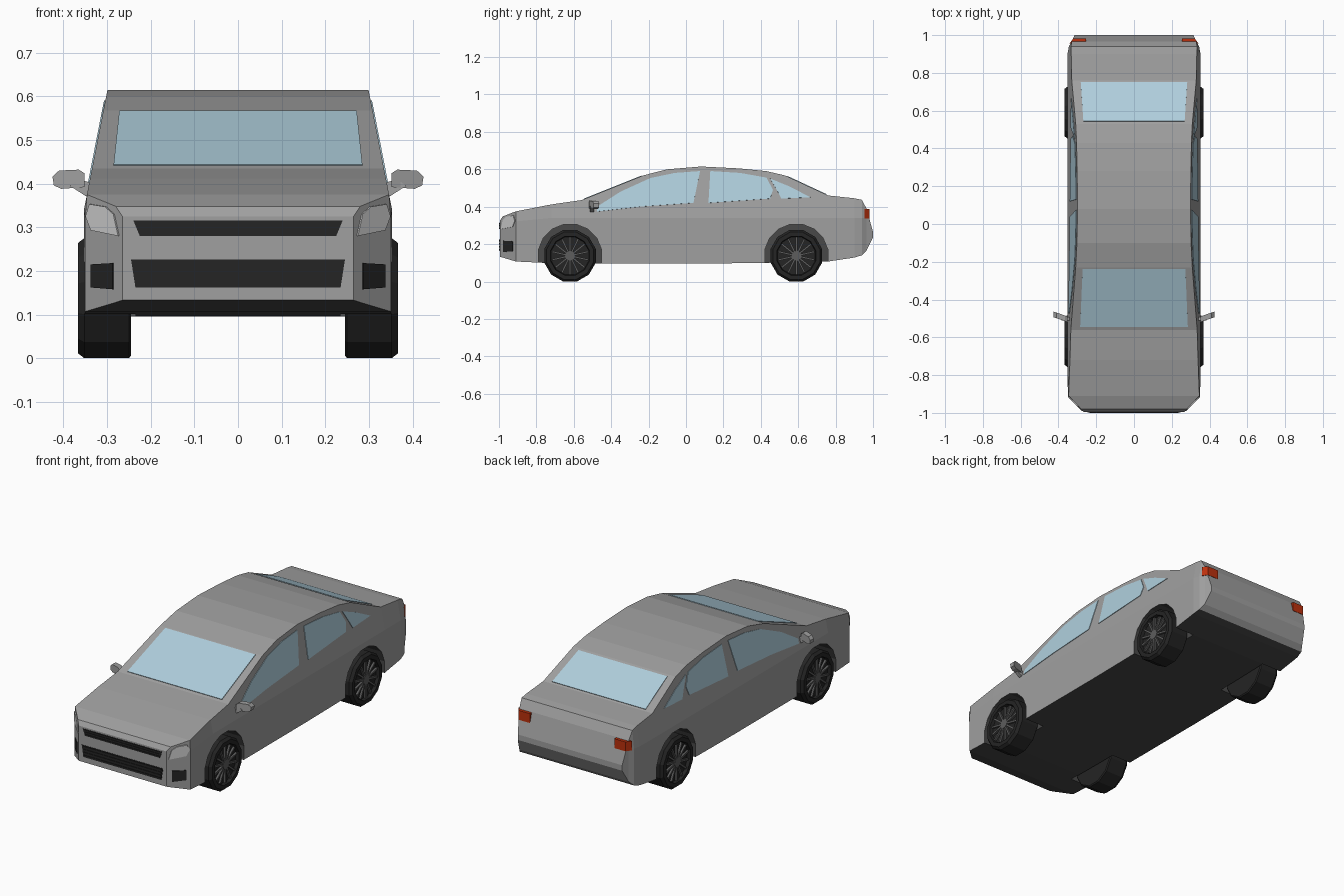
import bpy, bmesh, math
from mathutils import Vector, Matrix

if "Cube" in bpy.data.objects:
    bpy.data.objects.remove(bpy.data.objects["Cube"])


def mat(name, r, g, b):
    m = bpy.data.materials.new(name)
    m.diffuse_color = (r, g, b, 1)
    m.use_nodes = True
    m.node_tree.nodes["Principled BSDF"].inputs["Base Color"].default_value = m.diffuse_color
    return m


GREY = mat("body_grey", .35, .35, .35)
DARK = mat("dark_grey", .065, .065, .065)
BLACK = mat("tyre_black", .018, .018, .018)
SPOKE = mat("spoke_grey", .11, .11, .11)
GLASS = mat("window_blue", .43, .62, .72)
LENS = mat("lamp_white", .62, .62, .62)
RED = mat("tail_red", .5, .03, .004)


def finish(name, bm, *mats):
    bmesh.ops.recalc_face_normals(bm, faces=bm.faces[:])
    me = bpy.data.meshes.new(name)
    bm.to_mesh(me)
    bm.free()
    for m in mats:
        me.materials.append(m)
    ob = bpy.data.objects.new(name, me)
    bpy.context.collection.objects.link(ob)
    return ob


def prism(bm, pts, a, b):
    """Closed prism: outline swept from offset a to offset b."""
    lo = [bm.verts.new(Vector(p) + Vector(a)) for p in pts]
    hi = [bm.verts.new(Vector(p) + Vector(b)) for p in pts]
    bm.faces.new(lo)
    bm.faces.new(hi)
    n = len(pts)
    for i in range(n):
        j = (i + 1) % n
        bm.faces.new((lo[i], lo[j], hi[j], hi[i]))


def plate(name, pts, normal, material, out=.003, back=.003):
    bm = bmesh.new()
    n = Vector(normal).normalized()
    prism(bm, pts, -n * back, n * out)
    return finish(name, bm, material)


def flip(pts, s):
    return [(x * s, y, z) for x, y, z in pts]


def box(bm, x0, x1, y0, y1, z0, z1):
    prism(bm, [(x0, y0, z0), (x1, y0, z0), (x1, y1, z0), (x0, y1, z0)],
          (0, 0, 0), (0, 0, z1 - z0))


SIDES = ((1, "right"), (-1, "left"))
AXLES = ((-.62, "front"), (.59, "rear"))
LEAN = .196


def side_x(z):
    """Half width of the leaning cabin side at height z."""
    return .353 - LEAN * max(0, z - .34)


# Body shell: cross-sections (y, bottom, top, half width) lofted front to back
W = .353
sections = [(-.995, .133, .325, .265), (-.98, .128, .348, .28), (-.91, .107, .375, .35),
            (-.72, .098, .412, W), (-.56, .096, .435, W), (-.23, .096, .567, W),
            (-.1, .096, .6, W), (.08, .096, .615, W), (.28, .098, .605, W),
            (.43, .1, .59, W), (.53, .102, .567, W), (.76, .107, .46, W),
            (.9, .128, .445, .352), (.94, .14, .437, .345), (.965, .165, .39, .33),
            (1.0, .235, .265, .315)]
bm = bmesh.new()
rings = []
for y, zb, zt, w in sections:
    zm = min(.34, zb + .8 * (zt - zb))
    half = [(min(w, side_x(z)), z) for z in (zb, zm, zt)]
    ring = half + [(-x, z) for x, z in reversed(half)]
    rings.append([bm.verts.new((x, y, z)) for x, z in ring])
for a, b in zip(rings, rings[1:]):
    for i in range(6):
        j = (i + 1) % 6
        bm.faces.new((a[i], a[j], b[j], b[i]))
bm.faces.new(rings[0])
bm.faces.new(rings[-1])
bmesh.ops.recalc_face_normals(bm, faces=bm.faces[:])
bm.normal_update()
for f in bm.faces:
    f.material_index = 1 if f.normal.z < -.93 else 0
body = finish("body", bm, GREY, DARK)

# Wheel wells cut into the body
bm = bmesh.new()
for s, _ in SIDES:
    for y, _ in AXLES:
        circle = [(s * .235, y + .172 * math.cos(t), .137 + .172 * math.sin(t))
                  for t in (math.tau * (k + .5) / 16 for k in range(16))]
        prism(bm, circle, (0, 0, 0), (s * .2, 0, 0))
for f in bm.faces:
    f.material_index = 1
cutter = finish("wheel_well_cutter", bm, GREY, DARK)
cutter.hide_render = True
mod = body.modifiers.new("wells", 'BOOLEAN')
mod.operation = 'DIFFERENCE'
mod.solver = 'EXACT'
mod.object = cutter
bpy.context.view_layer.update()
cut = bpy.data.meshes.new_from_object(
    body.evaluated_get(bpy.context.evaluated_depsgraph_get()))
body.modifiers.clear()
body.data = cut
bpy.data.objects.remove(cutter)

# Windscreen and rear window
plate("windscreen", [(-.285, -.545, .441), (.285, -.545, .441),
                     (.272, -.237, .5642), (-.272, -.237, .5642)], (0, -.4, 1), GLASS)
plate("rear_window", [(-.282, .75, .4647), (.282, .75, .4647),
                      (.268, .543, .561), (-.268, .543, .561)], (0, .465, 1), GLASS)

# Side windows, outlines as (y, z) on the leaning cabin side
windows = {
    "front_side_window": [(-.475, .374), (-.475, .4), (-.35, .48), (-.19, .553), (-.06, .58),
                          (.075, .59), (.04, .42), (-.245, .4)],
    "rear_side_window": [(.13, .59), (.29, .58), (.43, .555), (.465, .49), (.45, .443), (.12, .42)],
    "quarter_window": [(.45, .55), (.555, .507), (.665, .45), (.51, .443), (.485, .49)],
}
for s, side in SIDES:
    for name, outline in windows.items():
        plate(side + "_" + name, [(s * side_x(z), y, z) for y, z in outline],
              (s, 0, LEAN), GLASS)

    # Headlamp and fog lamp grille on the slanted front corner (x - y = 1.26)
    lamp = [(.272, .28), (.283, .33), (.302, .347), (.338, .353), (.347, .325), (.335, .293)]
    plate(side + "_headlamp", flip([(x, x - 1.26, z) for x, z in lamp], s),
          (s, -1, 0), LENS, .004)
    fog = [(.285, .158), (.285, .218), (.335, .215), (.335, .162)]
    plate(side + "_fog_grille", flip([(x, x - 1.26, z) for x, z in fog], s),
          (s, -1, 0), BLACK, .004)

    # Tail lamp wrapped round the rear corner
    bm = bmesh.new()
    prism(bm, flip([(.255, .95, .336), (.255, .982, .336), (.322, .982, .336),
                    (.342, .955, .336)], s), (0, 0, 0), (0, 0, .051))
    finish(side + "_tail_lamp", bm, RED)

    # Door mirror: swept-back head and a short arm
    head = [(.352, .392), (.352, .424), (.365, .432), (.41, .43), (.425, .416),
            (.422, .396), (.405, .388)]
    arm = [(.335, .37), (.33, .4), (.365, .41), (.385, .395), (.35, .372)]
    bm = bmesh.new()
    prism(bm, flip([(x, -.52 + .35 * (x - .35), z) for x, z in head], s),
          (0, 0, 0), (0, .03, 0))
    prism(bm, flip([(x, -.512, z) for x, z in arm], s), (0, 0, 0), (0, .02, 0))
    finish(side + "_mirror", bm, GREY)

# Front grilles with slats
for name, wt, wb, z0, z1, n in (("upper_grille", .24, .225, .28, .316, 3),
                                ("lower_grille", .245, .235, .162, .226, 4)):
    plate(name, [(-wb, -.995, z0), (wb, -.995, z0), (wt, -.995, z1), (-wt, -.995, z1)],
          (0, -1, 0), BLACK, .002)
    bm = bmesh.new()
    for k in range(n):
        z = z0 + (z1 - z0) * (k + .5) / n
        box(bm, -wb, wb, -1.0, -.994, z - .004, z + .004)
    finish(name + "_slats", bm, BLACK)

# Wheels: lathed tyre with dished face, spokes and hub
R, N = .1425, 12
tyre = [(.245, 0), (.245, R - .006), (.25, R), (.352, R), (.367, R - .012),
        (.367, .108), (.35, .104), (.35, 0)]
for s, side in SIDES:
    for yc, end in AXLES:
        centre = Vector((0, yc, R * math.cos(math.pi / N)))
        bm = bmesh.new()
        loops = []
        for x, r in tyre:
            count = N if r else 1
            loops.append([bm.verts.new(centre + Vector((
                s * x, r * math.cos(math.tau * (k + .5) / N),
                r * math.sin(math.tau * (k + .5) / N)))) for k in range(count)])
        for a, b in zip(loops, loops[1:]):
            for i in range(N):
                j = (i + 1) % N
                quad = [a[i % len(a)], a[j % len(a)], b[j % len(b)], b[i % len(b)]]
                bm.faces.new(list(dict.fromkeys(quad)))
        finish(f"{end}_{side}_tyre", bm, BLACK)

        bm = bmesh.new()
        for k in range(14):
            first = len(bm.verts)
            box(bm, .348, .361, -.005, .005, .02, .1)
            bm.verts.ensure_lookup_table()
            bmesh.ops.rotate(bm, verts=bm.verts[first:], cent=(0, 0, 0),
                             matrix=Matrix.Rotation(math.tau * k / 14, 3, 'X'))
        hub = [(.348, .027 * math.cos(math.tau * k / N), .027 * math.sin(math.tau * k / N))
               for k in range(N)]
        prism(bm, hub, (0, 0, 0), (.015, 0, 0))
        for v in bm.verts:
            v.co = Vector((v.co.x * s, v.co.y, v.co.z)) + centre
        finish(f"{end}_{side}_spokes", bm, SPOKE)
